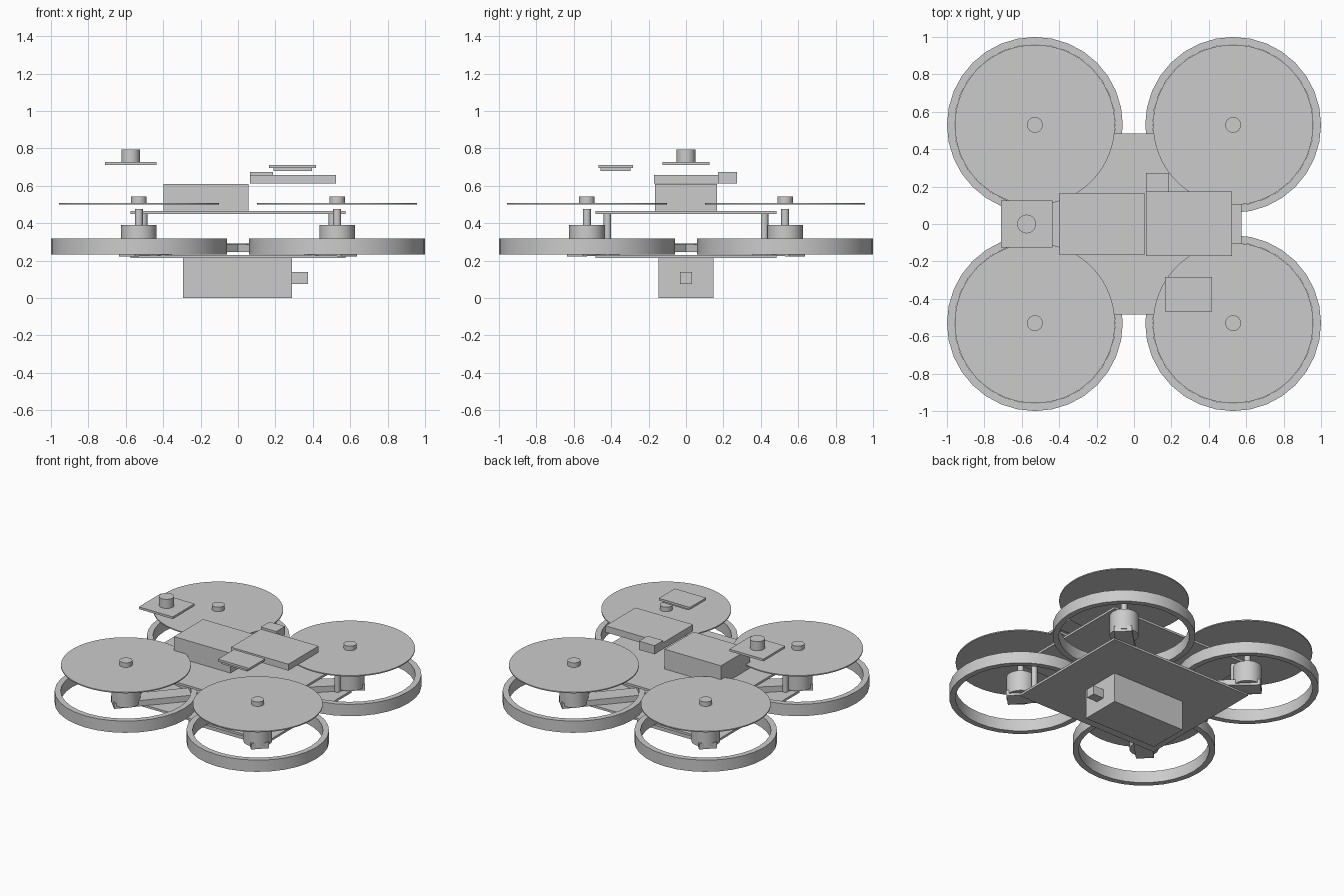
import bpy, bmesh, math
from mathutils import Matrix, Vector

cube = bpy.data.objects.get("Cube")
if cube:
    bpy.data.objects.remove(cube, do_unlink=True)

GREY = (0.6, 0.6, 0.6, 1.0)
mat = bpy.data.materials.new("plain grey")
mat.use_nodes = True
mat.diffuse_color = GREY
mat.node_tree.nodes["Principled BSDF"].inputs["Base Color"].default_value = GREY


def finish(name, bm, smooth=False):
    bmesh.ops.recalc_face_normals(bm, faces=bm.faces)
    mesh = bpy.data.meshes.new(name)
    bm.to_mesh(mesh)
    bm.free()
    mesh.materials.append(mat)
    obj = bpy.data.objects.new(name, mesh)
    bpy.context.collection.objects.link(obj)
    if smooth:
        bpy.ops.object.select_all(action='DESELECT')
        obj.select_set(True)
        bpy.context.view_layer.objects.active = obj
        bpy.ops.object.shade_smooth_by_angle(angle=math.radians(30))
    return obj


def box(name, x, y, z):
    """Box from (low, high) pairs on each axis."""
    bm = bmesh.new()
    bmesh.ops.create_cube(bm, size=1)
    size = [b - a for a, b in (x, y, z)]
    mid = Vector([(a + b) / 2 for a, b in (x, y, z)])
    bmesh.ops.scale(bm, vec=size, verts=bm.verts)
    bmesh.ops.translate(bm, vec=mid, verts=bm.verts)
    return finish(name, bm)


def cylinder(name, x, y, r, z0, z1, sides=32):
    bm = bmesh.new()
    bmesh.ops.create_cone(bm, cap_ends=True, segments=sides, radius1=r,
                          radius2=r, depth=z1 - z0,
                          matrix=Matrix.Translation((x, y, (z0 + z1) / 2)))
    return finish(name, bm, smooth=True)


def ring(name, x, y, r_in, r_out, z0, z1, sides=32):
    bm = bmesh.new()
    profile = [(r_in, z0), (r_out, z0), (r_out, z1), (r_in, z1)]
    loops = []
    for i in range(sides):
        a = math.tau * i / sides
        loops.append([bm.verts.new((x + r * math.cos(a), y + r * math.sin(a), z))
                      for r, z in profile])
    for i in range(sides):
        p, q = loops[i], loops[(i + 1) % sides]
        for k in range(4):
            m = (k + 1) % 4
            bm.faces.new((p[k], q[k], q[m], p[m]))
    return finish(name, bm, smooth=True)


def arm(name, angle):
    """Bar running from the centre out to a motor, drooping slightly."""
    length, width, height = 0.84, 0.12, 0.042
    bm = bmesh.new()
    bmesh.ops.create_cube(bm, size=1)
    bmesh.ops.scale(bm, vec=(length, width, height), verts=bm.verts)
    bmesh.ops.translate(bm, vec=(length / 2, 0, 0), verts=bm.verts)
    turn = Matrix.Rotation(angle, 4, 'Z') @ Matrix.Rotation(0.032, 4, 'Y')
    bm.transform(Matrix.Translation((0, 0, 0.27)) @ turn)
    return finish(name, bm)


# Frame plates
box("bottom_plate", (-0.575, 0.575), (-0.485, 0.485), (0.215, 0.231))
box("top_plate", (-0.575, 0.575), (-0.485, 0.485), (0.45, 0.466))

# Four rotor corners
for sx, side in ((-1, "right"), (1, "left")):
    for sy, end in ((-1, "front"), (1, "back")):
        tag = f"{end}_{side}"
        x, y = 0.53 * sx, 0.53 * sy
        arm("arm_" + tag, math.atan2(sy, sx))
        ring("guard_ring_" + tag, x, y, 0.43, 0.47, 0.233, 0.318)
        cylinder("motor_" + tag, x, y, 0.095, 0.24, 0.39)
        cylinder("motor_shaft_" + tag, x, y, 0.021, 0.39, 0.475, 16)
        cylinder("rotor_disc_" + tag, x, y, 0.428, 0.501, 0.509, 64)
        cylinder("rotor_hub_" + tag, x, y, 0.042, 0.509, 0.542, 24)
        cylinder("standoff_" + tag, 0.505 * sx, 0.42 * sy, 0.02, 0.23, 0.45, 16)

# Battery slung underneath with its plug
box("battery", (-0.295, 0.29), (-0.147, 0.147), (0, 0.215))
box("battery_plug", (0.29, 0.375), (-0.033, 0.033), (0.075, 0.14))

# Electronics above the frame
box("computer_box", (-0.397, 0.056), (-0.166, 0.166), (0.466, 0.61))
box("controller_box", (0.063, 0.525), (-0.171, 0.175), (0.611, 0.658))
box("controller_plug", (0.063, 0.188), (0.172, 0.272), (0.611, 0.674))
box("receiver_board", (0.166, 0.417), (-0.468, -0.283), (0.696, 0.712))
box("receiver_chip", (0.19, 0.395), (-0.458, -0.298), (0.68, 0.696))
box("antenna_plate", (-0.71, -0.437), (-0.125, 0.126), (0.711, 0.727))
cylinder("antenna_puck", -0.574, 0, 0.05, 0.727, 0.793)
